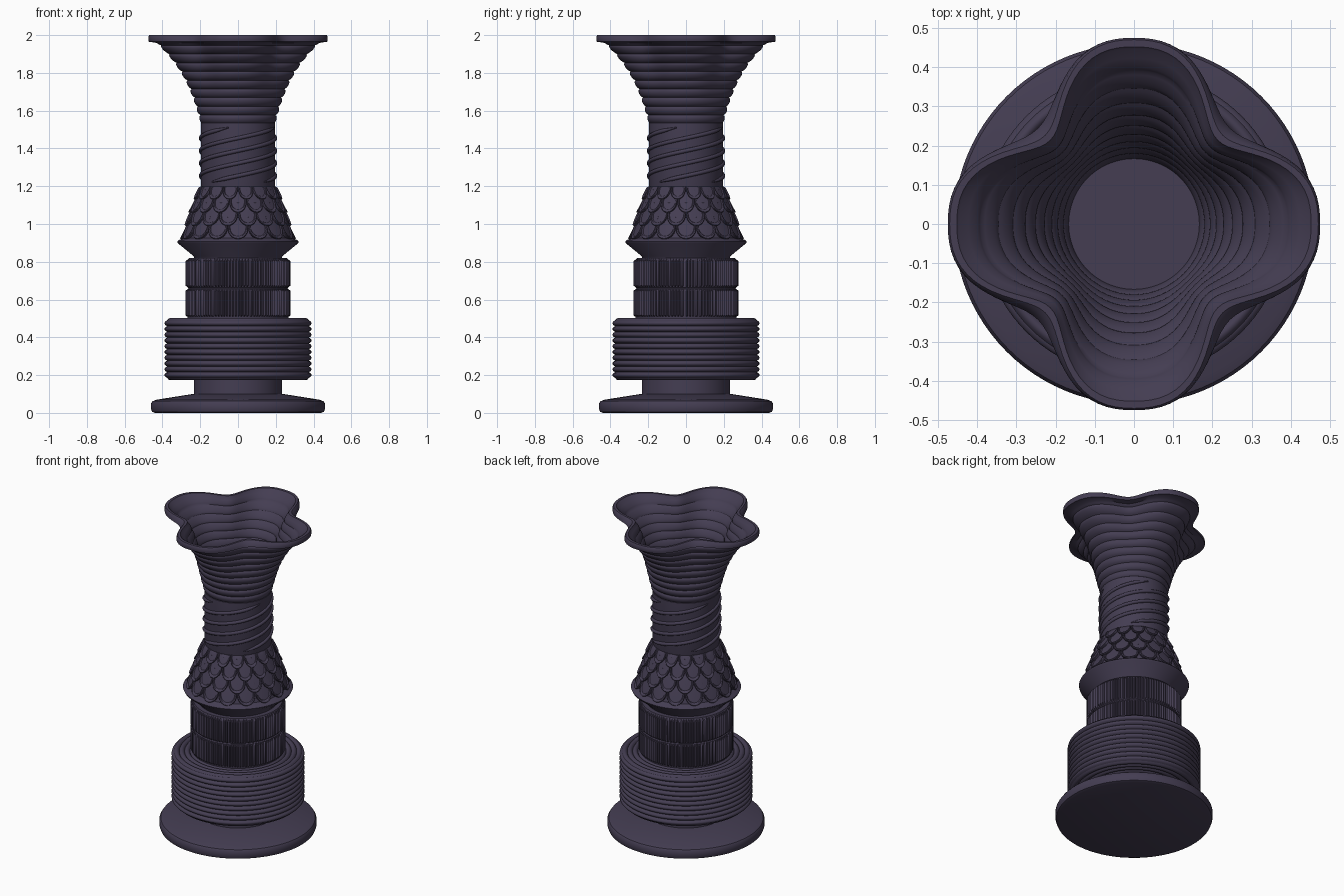
import bpy, bmesh, math, random
from math import sin, cos, pi, tau

random.seed(4)
if "Cube" in bpy.data.objects:
    bpy.data.objects.remove(bpy.data.objects["Cube"], do_unlink=True)

# One dark violet material for everything
COLOR = (0.058, 0.047, 0.085, 1)
mat = bpy.data.materials.new("dark violet")
mat.use_nodes = True
mat.diffuse_color = COLOR
bsdf = mat.node_tree.nodes["Principled BSDF"]
bsdf.inputs["Base Color"].default_value = COLOR
bsdf.inputs["Roughness"].default_value = 0.6


def finish(name, bm, angle=35):
    bmesh.ops.recalc_face_normals(bm, faces=bm.faces)
    mesh = bpy.data.meshes.new(name)
    bm.to_mesh(mesh)
    bm.free()
    mesh.materials.append(mat)
    obj = bpy.data.objects.new(name, mesh)
    bpy.context.collection.objects.link(obj)
    bpy.ops.object.select_all(action='DESELECT')
    obj.select_set(True)
    bpy.context.view_layer.objects.active = obj
    bpy.ops.object.shade_smooth_by_angle(angle=math.radians(angle))
    return obj


def bridge(bm, a, b):
    for i in range(len(a)):
        j = (i + 1) % len(a)
        bm.faces.new((a[i], a[j], b[j], b[i]))


def lathe(name, profile, notch=None, n=96):
    """Revolve (radius, height) points; notch(angle, z) is taken off the radius."""
    bm = bmesh.new()
    rings = []
    for r, z in profile:
        ring = []
        for i in range(n):
            a = tau * i / n
            rr = r - (notch(a, z) if notch else 0)
            ring.append(bm.verts.new((rr * cos(a), rr * sin(a), z)))
        rings.append(ring)
    for a, b in zip(rings, rings[1:]):
        bridge(bm, a, b)
    bm.faces.new(rings[0])
    bm.faces.new(rings[-1])
    return finish(name, bm)


def scallops(p, q, count, height, steps=6):
    """Row of rounded beads between two profile points, bulging to the right."""
    dr, dz = q[0] - p[0], q[1] - p[1]
    length = math.hypot(dr, dz)
    pts = []
    for i in range(count * steps + 1):
        t = i / (count * steps)
        h = height * abs(sin(pi * count * t)) ** 0.7
        pts.append((p[0] + dr * t + dz / length * h, p[1] + dz * t - dr / length * h))
    return pts


# Foot and pedestal
lathe("foot", [(0.44, 0), (0.455, 0.006), (0.46, 0.02), (0.46, 0.05),
               (0.452, 0.062), (0.43, 0.07), (0.24, 0.1)])
lathe("pedestal", [(0.233, 0.08), (0.233, 0.2)])

# Ringed drum
lathe("ringed_drum",
      scallops((0.24, 0.185), (0.375, 0.185), 4, 0.012)
      + scallops((0.375, 0.185), (0.375, 0.49), 10, 0.014)
      + scallops((0.375, 0.49), (0.25, 0.49), 4, 0.012))

# Fluted drum with two tiers of upright ribs
lathe("fluted_drum", [(0.262, 0.48), (0.268, 0.5), (0.268, 0.655), (0.262, 0.66), (0.268, 0.665),
                      (0.268, 0.805), (0.26, 0.82), (0.2, 0.82)])
bm = bmesh.new()
a = 0
while a < tau - 0.05:
    w = random.choice((0.018, 0.022, 0.022, 0.034))
    for low, high in ((0.505, 0.658), (0.662, 0.815)):
        section = []
        for z, lift in ((low, 0), (low + 0.012, 1), (high - 0.012, 1), (high, 0)):
            row = []
            for k in range(5):
                t = k / 4
                r = 0.262 + (0.008 + 0.009 * sin(pi * t)) * lift
                r = r if 0 < k < 4 else 0.262
                ang = a + w * 2 * t
                row.append(bm.verts.new((r * cos(ang), r * sin(ang), z)))
            section.append(row)
        for s, t in zip(section, section[1:]):
            bridge(bm, s, t)
    a += w * 2 + 0.016
finish("upright_ribs", bm, 50)


# Scaled cone above a flared collar
def cone_radius(z):
    t = (1.2 - z) / 0.28
    return 0.19 + 0.115 * t - 0.02 * t * t


lathe("flared_collar", [(0.225, 0.8), (0.235, 0.83), (0.318, 0.898), (0.322, 0.908),
                        (0.315, 0.915), (0.285, 0.925), (0.25, 0.95)])
lathe("scale_cone", [(cone_radius(0.92 + 0.035 * i), 0.92 + 0.035 * i) for i in range(9)])


def add_scale(bm, angle, tip, half, height):
    """Tongue-shaped plate with a raised border, laid on the cone."""
    outline = [(-1, 1)] + [(-cos(pi * k / 12), 0.5 - 0.5 * sin(pi * k / 12))
                           for k in range(13)] + [(1, 1)]

    def ring(scale, lift):
        verts = []
        for u, v in outline:
            u, v = u * scale, 0.6 + (v - 0.6) * scale
            z = min(tip + v * height, 1.198)
            r = cone_radius(z) + lift + 0.014 * (1 - v)
            ang = angle + u * half
            verts.append(bm.verts.new((r * cos(ang), r * sin(ang), z)))
        return verts

    rings = [ring(1, -0.015), ring(1, 0.005), ring(0.95, 0.009), ring(0.84, 0.008),
             ring(0.79, 0.001), ring(0.4, 0.001)]
    for a, b in zip(rings, rings[1:]):
        bridge(bm, a, b)
    bm.faces.new(rings[-1])


bm = bmesh.new()
COUNT = 16
for row, tip in enumerate((0.92, 0.99, 1.06, 1.13)):
    for i in range(COUNT):
        add_scale(bm, tau * (i + row % 2 / 2) / COUNT, tip, pi / COUNT * 0.98, 0.125)
finish("scales", bm, 40)

# Column wound with four rising cords
lathe("column", [(0.19, 1.18), (0.196, 1.2), (0.196, 1.535), (0.19, 1.54)])
for k in range(4):
    curve = bpy.data.curves.new("cord", 'CURVE')
    curve.dimensions = '3D'
    curve.bevel_depth = 0.011
    curve.bevel_resolution = 2
    curve.use_fill_caps = True
    spline = curve.splines.new('POLY')
    STEPS = 72
    spline.points.add(STEPS)
    for i, point in enumerate(spline.points):
        t = i / STEPS
        ang = math.radians(-45 + 390 * t) + k * pi / 2
        point.co = (0.197 * cos(ang), 0.197 * sin(ang), 1.222 + 0.288 * t, 1)
        point.radius = min(1, 0.3 + 12 * min(t, 1 - t))
    spline.use_smooth = True
    curve.materials.append(mat)
    cord = bpy.data.objects.new(f"cord_{k + 1}", curve)
    bpy.context.collection.objects.link(cord)


# Four-lobed, stepped trumpet with a hollow bowl
def flare(s):
    return 0.188 + 0.13 * s + 0.145 * s ** 3


def lobes(a, z):
    s = max(0, (z - 1.54) / 0.46)
    return 0.15 * s ** 2.2 * ((1 - cos(4 * a)) / 2) ** 1.5


RINGS, STEPS = 10, 7
outer, inner = [], []
for i in range(RINGS * STEPS + 1):
    s = i / (RINGS * STEPS)
    z = 1.53 + 0.462 * s
    bead = abs(sin(pi * RINGS * s)) ** 0.6
    outer.append((flare(s) + 0.012 * bead - 0.003, z))
    inner.append((flare(s) - 0.02 - 0.006 * bead, z))
rim = [(0.472, 1.965), (0.475, 1.975), (0.475, 1.992), (0.47, 2.0), (0.452, 2.0), (0.446, 1.994)]
outer = [p for p in outer if p[1] < 1.962]
inner = [p for p in inner if 1.54 < p[1] < 1.985]
lathe("trumpet", outer + rim + inner[::-1], lobes, 128)
